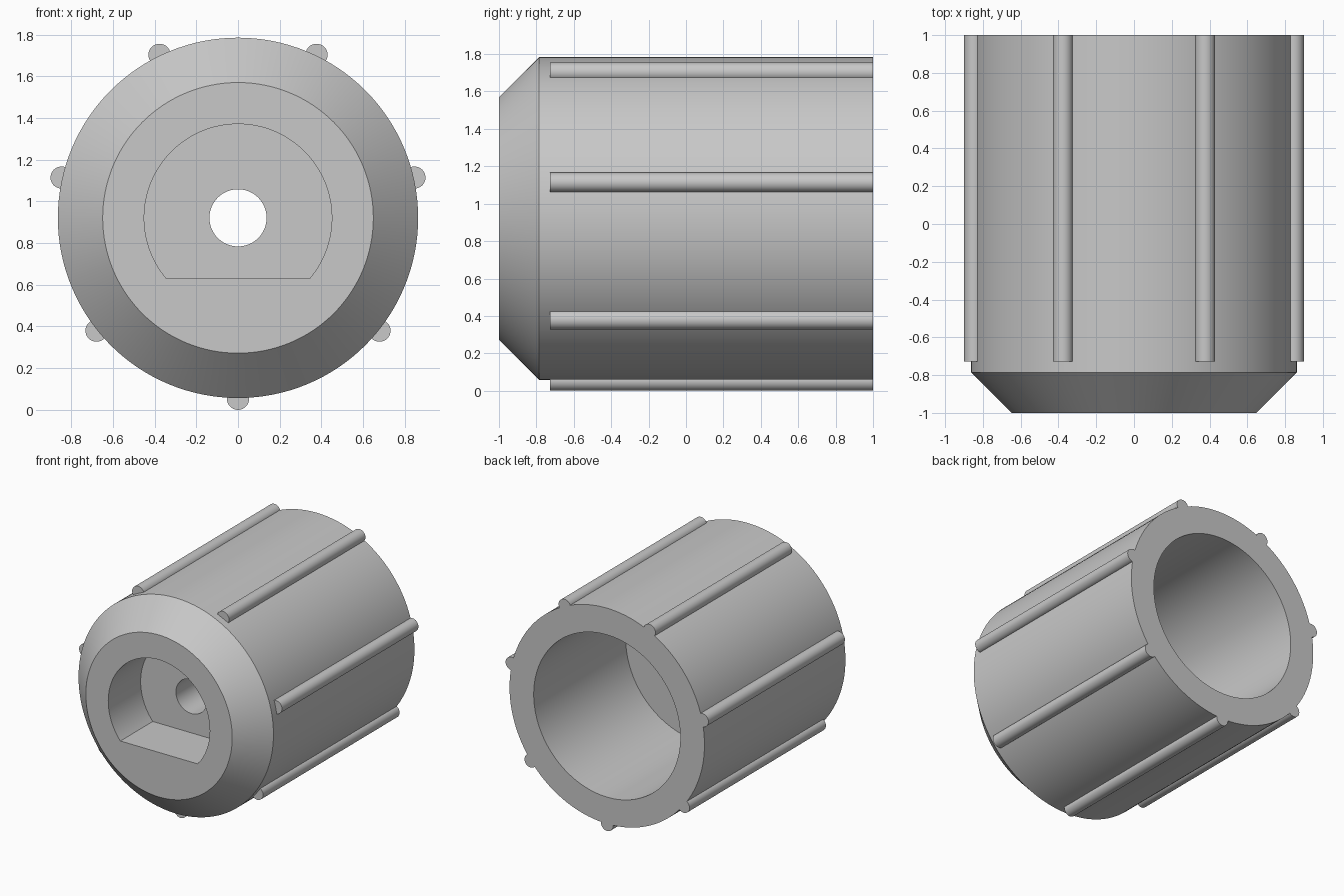
import bpy
import bmesh
from math import sin, cos, pi, asin, radians

cube = bpy.data.objects.get("Cube")
if cube:
    bpy.data.objects.remove(cube, do_unlink=True)

AXIS_Z = 0.921      # height of the barrel axis
BODY_R = 0.864
BORE_R = 0.65
HOLE_R = 0.137
BORE_END = -0.165   # inner face of the dividing wall
RECESS_END = -0.59  # floor of the front recess
SEGMENTS = 128

grey = bpy.data.materials.new("light grey")
grey.use_nodes = True
grey.diffuse_color = (0.58, 0.58, 0.58, 1)
grey.node_tree.nodes["Principled BSDF"].inputs["Base Color"].default_value = grey.diffuse_color


def finish(name, bm):
    bmesh.ops.recalc_face_normals(bm, faces=bm.faces)
    mesh = bpy.data.meshes.new(name)
    bm.to_mesh(mesh)
    bm.free()
    mesh.materials.append(grey)
    obj = bpy.data.objects.new(name, mesh)
    bpy.context.collection.objects.link(obj)
    return obj


def smooth(obj):
    bpy.ops.object.select_all(action='DESELECT')
    obj.select_set(True)
    bpy.context.view_layer.objects.active = obj
    bpy.ops.object.shade_smooth_by_angle(angle=radians(30))


def lathe(name, profile):
    """Revolve a closed (radius, y) loop about the barrel axis."""
    bm = bmesh.new()
    rings = []
    for i in range(SEGMENTS):
        a = 2 * pi * i / SEGMENTS
        rings.append([bm.verts.new((r * cos(a), y, AXIS_Z + r * sin(a))) for r, y in profile])
    n = len(profile)
    for i in range(SEGMENTS):
        p, q = rings[i], rings[(i + 1) % SEGMENTS]
        for j in range(n):
            k = (j + 1) % n
            bm.faces.new((p[j], p[k], q[k], q[j]))
    return finish(name, bm)


def prism(name, outline, y0, y1):
    """Extrude an (x, z) outline along y."""
    bm = bmesh.new()
    face = bm.faces.new([bm.verts.new((x, y0, z)) for x, z in outline])
    ext = bmesh.ops.extrude_face_region(bm, geom=[face])
    verts = [v for v in ext["geom"] if isinstance(v, bmesh.types.BMVert)]
    bmesh.ops.translate(bm, verts=verts, vec=(0, y1 - y0, 0))
    return finish(name, bm)


def arc(cx, cz, r, start, end, count):
    return [(cx + r * cos(start + (end - start) * i / count),
             cz + r * sin(start + (end - start) * i / count)) for i in range(count + 1)]


# Hollow barrel with chamfered nose and a centre hole through the wall
body = lathe("barrel", [(HOLE_R, -1), (0.649, -1), (BODY_R, -0.785), (BODY_R, 1),
                        (BORE_R, 1), (BORE_R, BORE_END), (HOLE_R, BORE_END)])

# D-shaped recess in the nose, flat side down
flat = asin(0.292 / 0.45)
cutter = prism("recess_cutter", arc(0, AXIS_Z, 0.45, -flat, pi + flat, 96), -1.2, RECESS_END)
cutter.hide_render = True
mod = body.modifiers.new("recess", 'BOOLEAN')
mod.operation = 'DIFFERENCE'
mod.solver = 'EXACT'
mod.object = cutter
bpy.context.view_layer.objects.active = body
bpy.ops.object.modifier_apply(modifier=mod.name)
bpy.data.objects.remove(cutter, do_unlink=True)
smooth(body)

# Seven round grip ribs, the first at the bottom
for i in range(7):
    a = -pi / 2 + 2 * pi * i / 7
    x, z = 0.868 * cos(a), AXIS_Z + 0.868 * sin(a)
    rib = prism(f"grip_rib_{i + 1}", arc(x, z, 0.053, 0, 2 * pi, 32)[:-1], -0.727, 1)
    smooth(rib)
